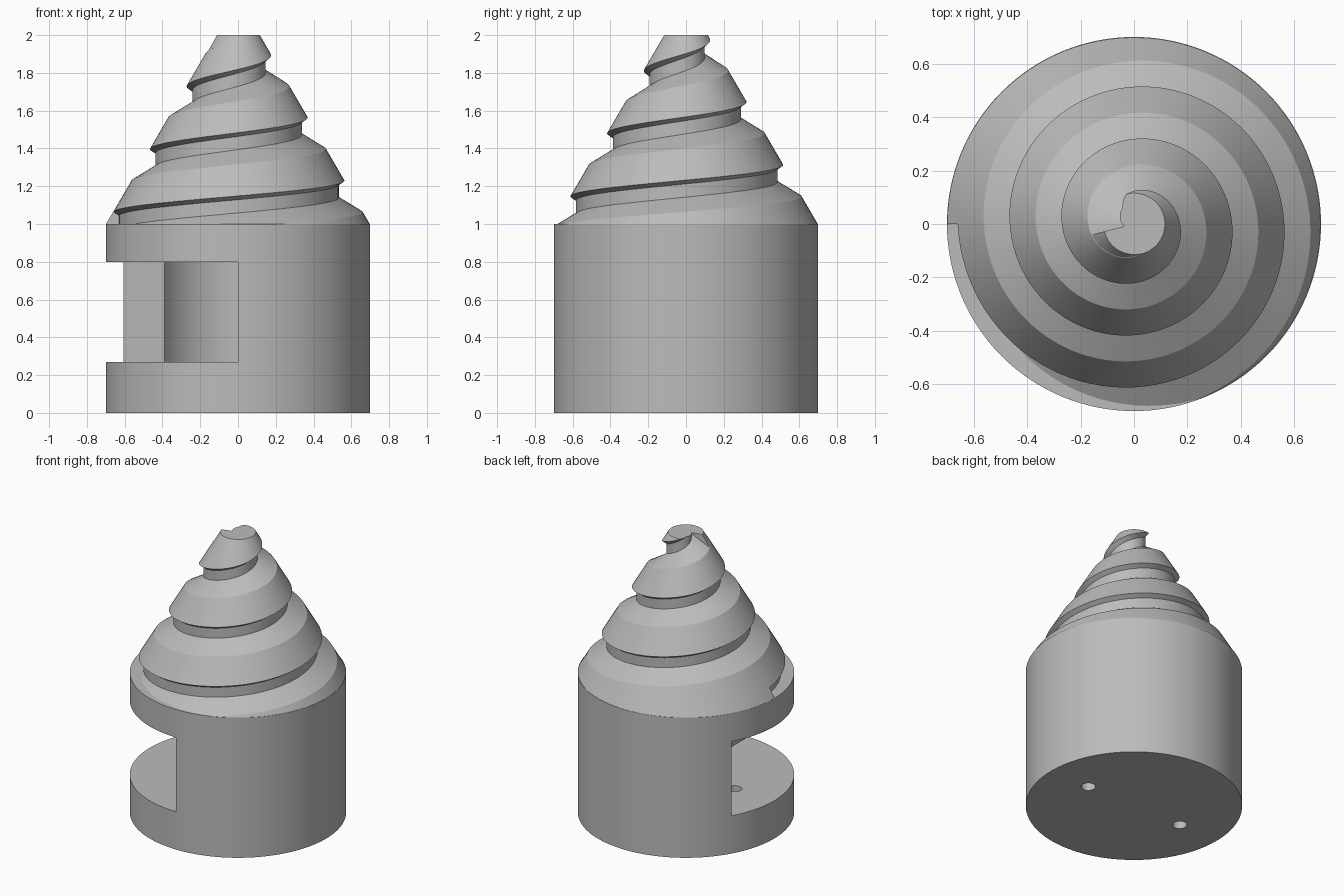
import bpy, bmesh
from math import cos, sin, radians, tau

cube = bpy.data.objects.get("Cube")
if cube:
    bpy.data.objects.remove(cube)

GREY = (0.5, 0.5, 0.5, 1)
grey = bpy.data.materials.new("plain grey")
grey.use_nodes = True
grey.diffuse_color = GREY
grey.node_tree.nodes["Principled BSDF"].inputs["Base Color"].default_value = GREY


def finish(bm, name):
    mesh = bpy.data.meshes.new(name)
    bm.to_mesh(mesh)
    bm.free()
    ob = bpy.data.objects.new(name, mesh)
    bpy.context.collection.objects.link(ob)
    mesh.materials.append(grey)
    return ob


def polar(r, deg):
    return r * cos(radians(deg)), r * sin(radians(deg))


def circle(r, n, cx=0):
    return [(cx + r * cos(tau * i / n), r * sin(tau * i / n)) for i in range(n)]


def prism(name, outline, z0, z1, top_scale=1):
    """Extrude a counter-clockwise plan outline, optionally tapered."""
    bm = bmesh.new()
    low = [bm.verts.new((x, y, z0)) for x, y in outline]
    high = [bm.verts.new((x * top_scale, y * top_scale, z1)) for x, y in outline]
    bm.faces.new(low[::-1])
    bm.faces.new(high)
    for i in range(len(low)):
        k = (i + 1) % len(low)
        bm.faces.new((low[i], low[k], high[k], high[i]))
    return finish(bm, name)


def smooth(ob):
    bpy.ops.object.select_all(action='DESELECT')
    ob.select_set(True)
    bpy.context.view_layer.objects.active = ob
    bpy.ops.object.shade_smooth_by_angle(angle=radians(20))


# Body: a drum with a round chamber, a side opening and two floor holes
body = prism("body", circle(0.7, 128), 0, 1)
chamber = [polar(0.45, a) for a in range(270, 511, 5)]
chamber += [polar(1.5, a) for a in (150, 210, 270)]
cutters = [prism("chamber_cutter", chamber, 0.27, 0.8)]
cutters += [prism("hole_cutter", circle(0.047, 24, x), -0.1, 0.4)
            for x in (-0.385, 0.385)]
for cutter in cutters:
    mod = body.modifiers.new("cut", 'BOOLEAN')
    mod.operation = 'DIFFERENCE'
    mod.solver = 'EXACT'
    mod.object = cutter
    bpy.context.view_layer.objects.active = body
    bpy.ops.object.modifier_apply(modifier=mod.name)
    bpy.data.objects.remove(cutter)
smooth(body)

# Swirl: a profile wound up a cone, each turn meeting the shelf of the last
STEPS = 96
PITCH, SHRINK = 0.335, 0.195
groove = [(-0.03, -0.09), (-0.03, -0.02)]
plain = [(0.0585, -0.1), (0.03, -0.05)]
upper = [(0, 0), (-0.098, 0.168), (-0.225, 0.245)]

bm = bmesh.new()
columns = []


def add_column(step, profile):
    turn = step / STEPS
    ring = []
    for dr, dz in profile:
        x, y = polar(0.66 - SHRINK * turn + dr, 180 + 360 * turn)
        ring.append(bm.verts.new((x, y, 1.065 + PITCH * turn + dz)))
    columns.append(ring)


for step in range(-STEPS, 1):
    add_column(step, plain + upper)
# the shelf of the final turns ends above the flat top
for step in range(0, int(STEPS * 3.1)):
    r_left = 0.66 - SHRINK * step / STEPS - 0.225
    top = upper if r_left > 0.005 else upper[:2] + [(-(r_left + 0.22), 0.245)]
    add_column(step, groove + top)
for a, b in zip(columns, columns[1:]):
    for j in range(len(a) - 1):
        bm.faces.new((a[j], b[j], b[j + 1], a[j + 1]))
bmesh.ops.remove_doubles(bm, verts=bm.verts, dist=0.0005)


def trim(z, direction):
    geom = bm.verts[:] + bm.edges[:] + bm.faces[:]
    cut = bmesh.ops.bisect_plane(bm, geom=geom, dist=1e-5, plane_co=(0, 0, z),
                                 plane_no=(0, 0, direction), clear_outer=True)
    return [e for e in cut["geom_cut"] if isinstance(e, bmesh.types.BMEdge)]


trim(1, -1)
rim = trim(2, 1)
filled = bmesh.ops.triangle_fill(bm, use_beauty=True, edges=rim)
for f in filled["geom"]:
    if isinstance(f, bmesh.types.BMFace):
        f.normal_update()
        if f.normal.z < 0:
            f.normal_flip()
smooth(finish(bm, "swirl"))

# Tip: the wedge that closes the last turn
wedge = [(0, 0)] + [polar(0.177, a) for a in range(194, 290, 5)]
smooth(prism("swirl_tip", wedge, 1.892, 2, 0.645))
